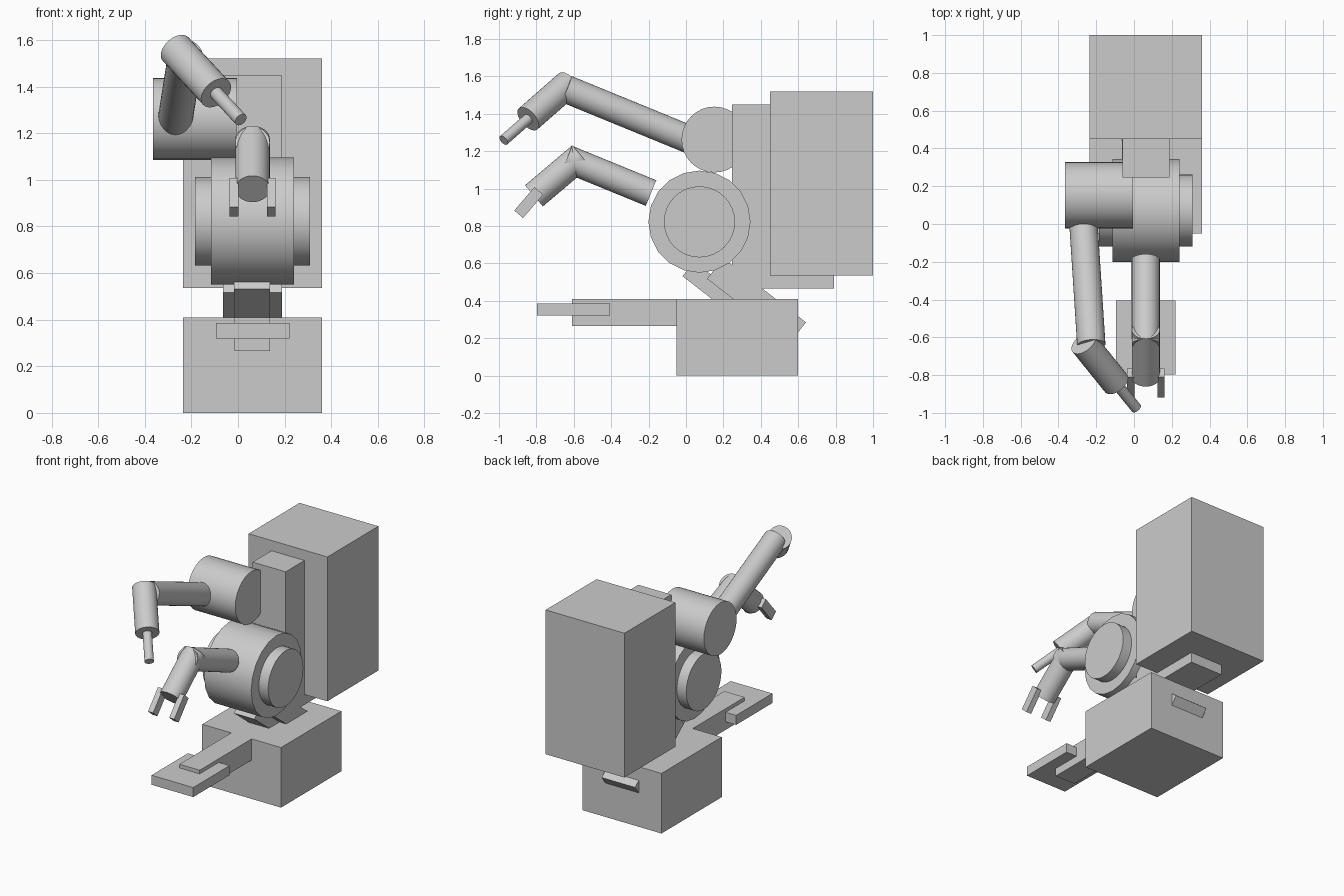
import bpy
import math
from mathutils import Vector

if "Cube" in bpy.data.objects:
    bpy.data.objects.remove(bpy.data.objects["Cube"])

CX = 0.0625  # centre line of the body


def box(name, size, loc, tilt=0.0):
    """Box from its size and centre, tilted about x (degrees)."""
    bpy.ops.mesh.primitive_cube_add(size=1, location=loc, rotation=(math.radians(tilt), 0, 0))
    ob = bpy.context.object
    ob.name = name
    ob.scale = size
    bpy.ops.object.transform_apply(location=False, rotation=False, scale=True)
    return ob


def span(name, x, y, z):
    """Box from its extents on each axis."""
    size = [b - a for a, b in (x, y, z)]
    return box(name, size, [(a + b) / 2 for a, b in (x, y, z)])


def rod(name, a, b, radius, sides=32):
    """Cylinder between two points."""
    a, b = Vector(a), Vector(b)
    d = b - a
    bpy.ops.mesh.primitive_cylinder_add(vertices=sides, radius=radius, depth=d.length,
                                        location=(a + b) / 2,
                                        rotation=d.to_track_quat('Z', 'Y').to_euler())
    ob = bpy.context.object
    ob.name = name
    bpy.ops.object.shade_smooth_by_angle()
    return ob


# base with front beam and foot plate
span("base", (-0.235, 0.36), (-0.05, 0.60), (0, 0.41))
span("front_beam", (-0.016, 0.138), (-0.61, 0.0), (0.265, 0.41))
span("foot_plate", (-0.095, 0.22), (-0.797, -0.405), (0.32, 0.385))

# slanted supports between base and body
box("wide_strut", (0.252, 0.56, 0.14), (CX, 0.377, 0.401), -37.8)
box("narrow_strut", (0.154, 0.45, 0.10), (CX - 0.002, 0.19, 0.433), -37.8)

# back housing and column
span("back_housing", (-0.235, 0.36), (0.45, 1.0), (0.535, 1.52))
span("column", (-0.062, 0.187), (0.247, 0.79), (0.465, 1.45))

# body drum and its side hubs
rod("body_drum", (-0.115, 0.072, 0.823), (0.24, 0.072, 0.823), 0.273, 20)
rod("side_hubs", (-0.185, 0.072, 0.822), (0.31, 0.072, 0.822), 0.190)

# upper arm assembly
elbow = Vector((-0.267, -0.63, 1.56))
tip = Vector((0.012, -0.975, 1.258))
wrist = elbow.lerp(tip, 0.62)
rod("shoulder_drum", (-0.365, 0.152, 1.262), (-0.004, 0.152, 1.262), 0.176)
rod("upper_arm", (-0.274, 0.10, 1.229), (-0.226, -0.64, 1.532), 0.075)
rod("upper_forearm", elbow, wrist, 0.075)
rod("upper_nozzle", wrist - (tip - elbow) * 0.1, tip, 0.029)

# lower arm assembly
rod("lower_arm", (CX, -0.187, 0.976), (CX, -0.637, 1.16), 0.074)
rod("lower_forearm", (CX, -0.56, 1.175), (CX, -0.813, 0.961), 0.074)
for side, label in ((-1, "left"), (1, "right")):
    box("finger_" + label, (0.038, 0.062, 0.165), (CX + side * 0.080, -0.841, 0.925), -40.7)
